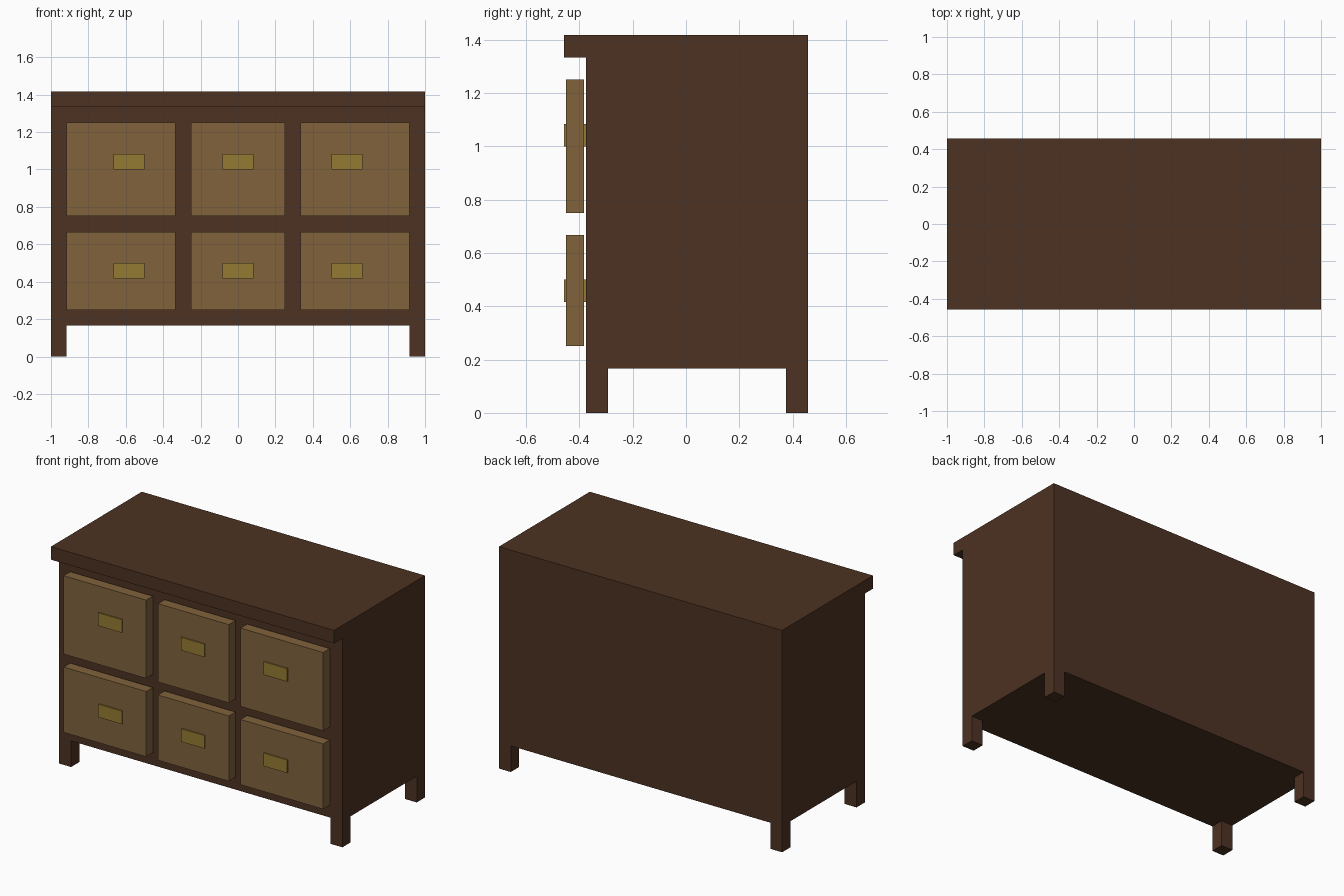
import bpy

if "Cube" in bpy.data.objects:
    bpy.data.objects.remove(bpy.data.objects["Cube"])

U = 1 / 12  # the cabinet sits on a grid of 24 units across


def material(name, rgb):
    m = bpy.data.materials.new(name)
    m.diffuse_color = (*rgb, 1)
    m.use_nodes = True
    m.node_tree.nodes["Principled BSDF"].inputs["Base Color"].default_value = m.diffuse_color
    return m


dark_wood = material("dark wood", (0.075, 0.032, 0.0165))
light_wood = material("light wood", (0.218, 0.123, 0.046))
brass = material("brass", (0.296, 0.195, 0.032))


def box(name, x, y, z, mat):
    """Box from (min, max) ranges given in grid units."""
    lo, hi = zip(x, y, z)
    bpy.ops.mesh.primitive_cube_add(size=1)
    ob = bpy.context.object
    ob.name = ob.data.name = name
    for v in ob.data.vertices:
        v.co = [(a if c < 0 else b) * U for c, a, b in zip(v.co, lo, hi)]
    ob.data.materials.append(mat)
    return ob


# Carcass and overhanging top
box("cabinet_body", (-12, 12), (-4.5, 5.5), (2, 16), dark_wood)
box("top_board", (-12, 12), (-5.5, 5.5), (16, 17), dark_wood)

# Four corner legs, flush with the carcass
for side, x in (("left", (-12, -11)), ("right", (11, 12))):
    for end, y in (("front", (-4.5, -3.5)), ("back", (4.5, 5.5))):
        box(f"{end}_{side}_leg", x, y, (0, 2), dark_wood)

# Drawers in two rows and three columns, each with a handle
columns = (("left", (-11, -4), -7), ("middle", (-3, 3), 0), ("right", (4, 11), 7))
rows = (("lower", (3, 8), 5), ("upper", (9, 15), 12))
for row, z, handle_z in rows:
    for col, x, handle_x in columns:
        box(f"{row}_{col}_drawer", x, (-5.4, -4.6), z, light_wood)
        box(f"{row}_{col}_handle", (handle_x - 1, handle_x + 1), (-5.5, -4.5),
            (handle_z, handle_z + 1), brass)
